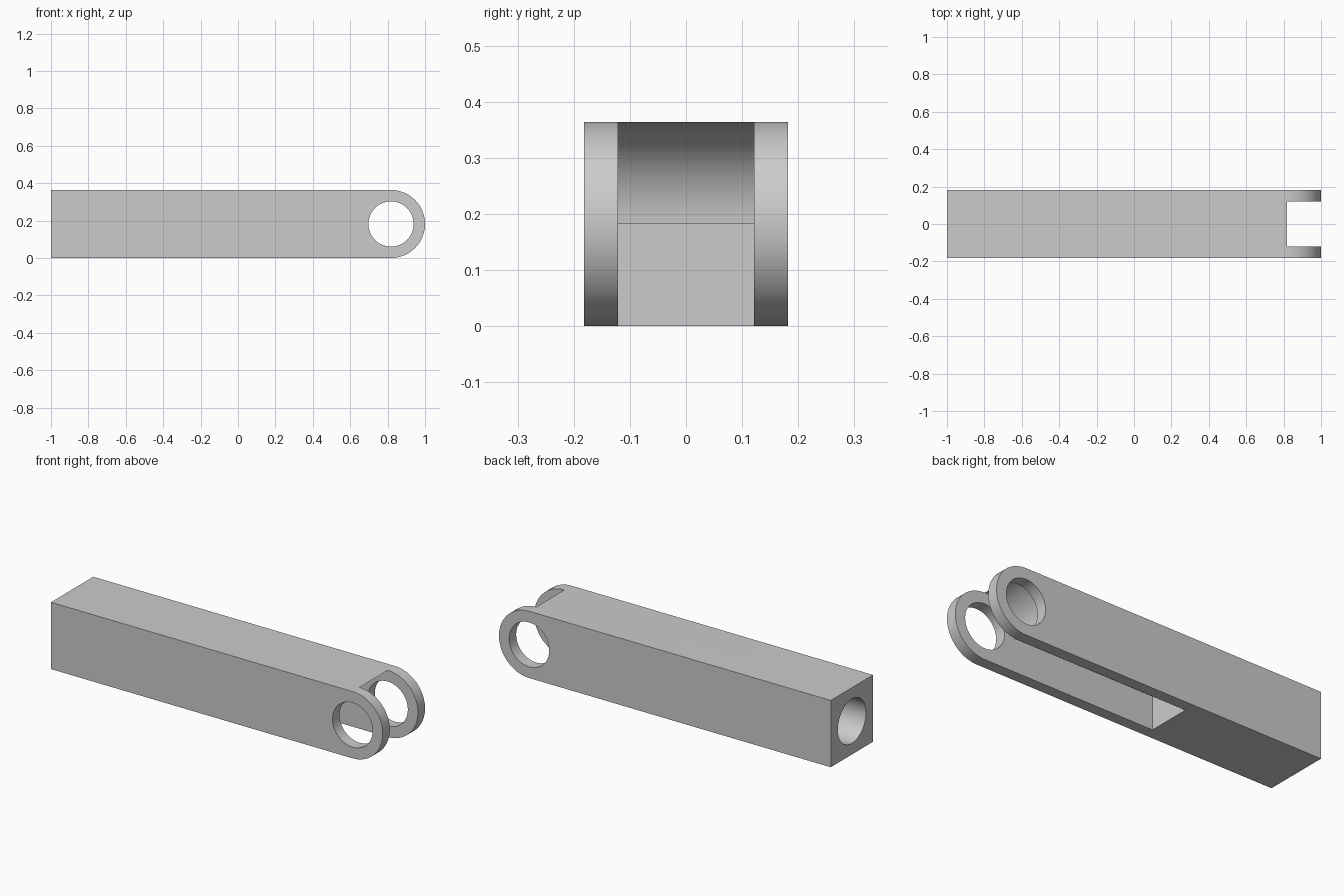
import bpy, bmesh, math

cube = bpy.data.objects.get("Cube")
if cube:
    bpy.data.objects.remove(cube, do_unlink=True)

H = 0.364            # square section of the bar
R = H / 2            # rounded end radius
PIN_X = 1 - R        # pin hole centre
HOLE_R = 0.121       # pin hole, rod bore and half the slot width
SLOT_X = -0.215      # closed end of the underside slot
BORE_DEPTH = 0.6

steel = bpy.data.materials.new("grey_steel")
steel.use_nodes = True
steel.diffuse_color = (0.6, 0.6, 0.6, 1)
steel.node_tree.nodes["Principled BSDF"].inputs["Base Color"].default_value = (0.6, 0.6, 0.6, 1)


def arc(radius, start, end, steps):
    """Points around the pin centre in the x-z plane, angles in degrees."""
    angles = [math.radians(start + (end - start) * i / steps) for i in range(steps + 1)]
    return [(PIN_X + radius * math.cos(a), R + radius * math.sin(a)) for a in angles]


def prism(name, profile, half_width):
    """Extrude an x-z profile symmetrically along y."""
    bm = bmesh.new()
    face = bm.faces.new([bm.verts.new((x, -half_width, z)) for x, z in profile])
    ext = bmesh.ops.extrude_face_region(bm, geom=[face])
    moved = [v for v in ext["geom"] if isinstance(v, bmesh.types.BMVert)]
    bmesh.ops.translate(bm, verts=moved, vec=(0, 2 * half_width, 0))
    bmesh.ops.recalc_face_normals(bm, faces=bm.faces)
    mesh = bpy.data.meshes.new(name)
    bm.to_mesh(mesh)
    bm.free()
    mesh.materials.append(steel)
    obj = bpy.data.objects.new(name, mesh)
    bpy.context.collection.objects.link(obj)
    return obj


# Bar with a rounded fork end
bar = prism("clevis_bar", [(-1, H), (-1, 0)] + arc(R, -90, 90, 24), R)

# Fork slot, running on under the bar, with a rounded inner shoulder
slot_profile = [(SLOT_X, -0.2), (SLOT_X, R)] + arc(R, 180, 90, 12)
slot_profile += [(PIN_X, 0.6), (1.2, 0.6), (1.2, -0.2)]
slot = prism("slot_cutter", slot_profile, HOLE_R)

# Pin hole through both fork cheeks
pin_hole = prism("pin_hole_cutter", arc(HOLE_R, 0, 360, 48)[:-1], 0.4)

# Blind bore in the square end
bpy.ops.mesh.primitive_cylinder_add(vertices=48, radius=HOLE_R, depth=2 * BORE_DEPTH,
                                    location=(-1, 0, R), rotation=(0, math.pi / 2, 0))
bore = bpy.context.object
bore.name = "bore_cutter"
bore.data.materials.append(steel)

# Cut the bar
bpy.ops.object.select_all(action='DESELECT')
bpy.context.view_layer.objects.active = bar
bar.select_set(True)
for cutter in (slot, pin_hole, bore):
    cutter.hide_render = True
    mod = bar.modifiers.new(cutter.name, 'BOOLEAN')
    mod.operation = 'DIFFERENCE'
    mod.solver = 'EXACT'
    mod.object = cutter
    bpy.ops.object.modifier_apply(modifier=mod.name)
    bpy.data.objects.remove(cutter, do_unlink=True)

bpy.ops.object.shade_smooth_by_angle(angle=math.radians(30))
